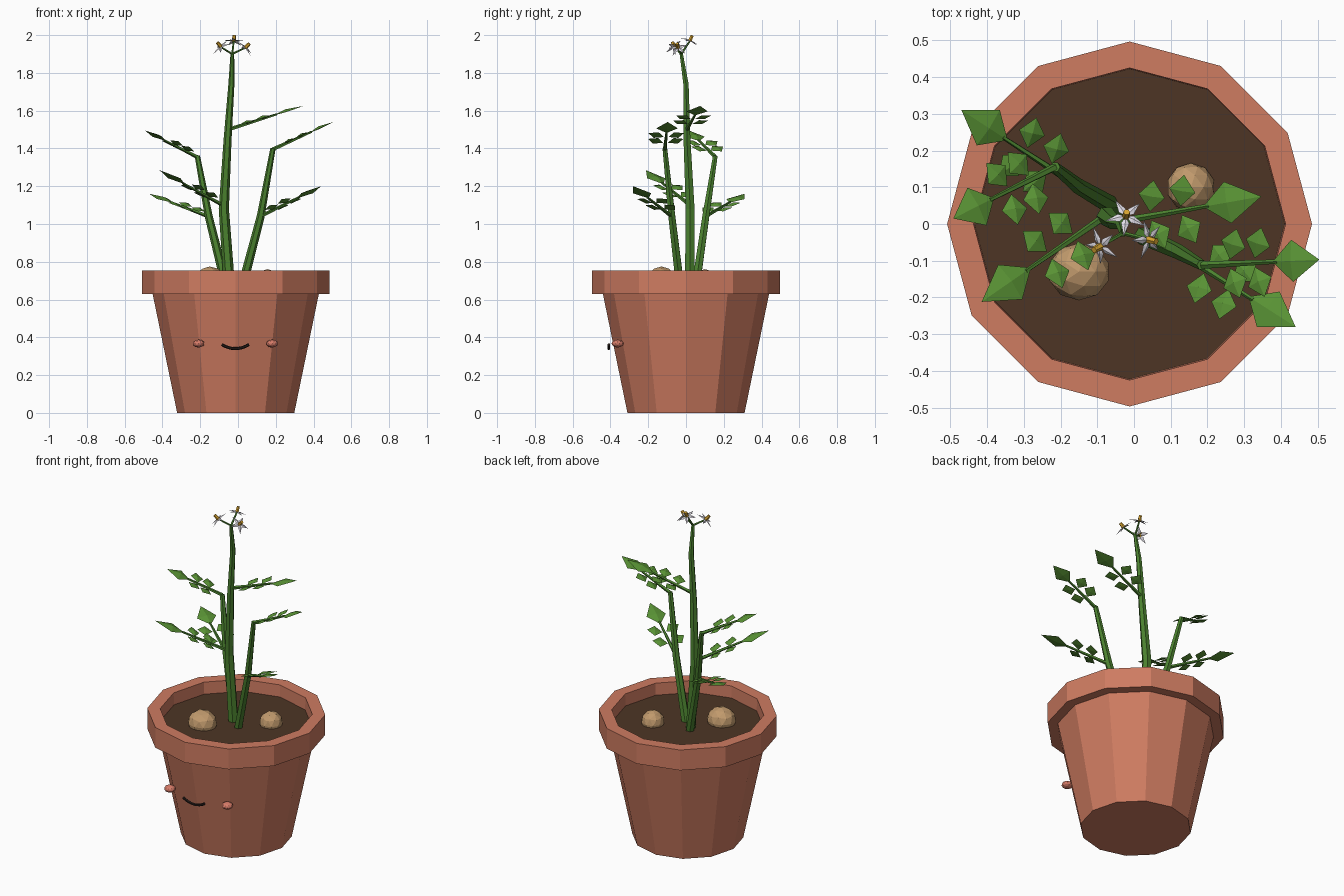
import bpy, bmesh, math
from mathutils import Vector, Matrix

cube = bpy.data.objects.get("Cube")
if cube:
    bpy.data.objects.remove(cube, do_unlink=True)


def material(name, color):
    m = bpy.data.materials.new(name)
    m.use_nodes = True
    m.diffuse_color = (*color, 1)
    bsdf = next(n for n in m.node_tree.nodes if n.type == 'BSDF_PRINCIPLED')
    bsdf.inputs["Base Color"].default_value = (*color, 1)
    return m


TERRACOTTA = material("terracotta", (0.62, 0.2, 0.12))
SOIL = material("soil", (0.075, 0.036, 0.018))
STEM = material("stem green", (0.07, 0.22, 0.028))
LEAF = material("leaf green", (0.1, 0.29, 0.035))
POTATO = material("potato tan", (0.53, 0.32, 0.15))
PETAL = material("petal white", (0.76, 0.73, 0.8))
YELLOW = material("flower yellow", (0.7, 0.38, 0.03))
BLUSH = material("blush", (0.68, 0.2, 0.14))
DARK = material("smile dark", (0.02, 0.012, 0.01))

POT_X = -0.012
UP = Vector((0, 0, 1))


def finish(name, bm, mat):
    bmesh.ops.recalc_face_normals(bm, faces=bm.faces)
    mesh = bpy.data.meshes.new(name)
    bm.to_mesh(mesh)
    bm.free()
    mesh.materials.append(mat)
    ob = bpy.data.objects.new(name, mesh)
    bpy.context.collection.objects.link(ob)
    return ob


def lathe(name, profile, mat, sides=12):
    bm = bmesh.new()
    verts = [bm.verts.new((r, 0, z)) for r, z in profile]
    edges = [bm.edges.new(pair) for pair in zip(verts, verts[1:])]
    bmesh.ops.spin(bm, geom=verts + edges, cent=(0, 0, 0), axis=UP,
                   angle=math.tau, steps=sides)
    bmesh.ops.remove_doubles(bm, verts=bm.verts, dist=0.0005)
    ob = finish(name, bm, mat)
    ob.location.x = POT_X
    return ob


def tube(name, points, radii, mat, sides=6):
    """Faceted tapered tube through points, with closed ends."""
    bm = bmesh.new()
    pts = [Vector(p) for p in points]
    rings = []
    for i, p in enumerate(pts):
        d = (pts[min(i + 1, len(pts) - 1)] - pts[max(i - 1, 0)]).normalized()
        s = d.cross(Vector((0, 1, 0))).normalized()
        t = d.cross(s)
        angles = [math.tau * k / sides for k in range(sides)]
        rings.append([bm.verts.new(p + (s * math.cos(a) + t * math.sin(a)) * radii[i])
                      for a in angles])
    for a, b in zip(rings, rings[1:]):
        for k in range(sides):
            j = (k + 1) % sides
            bm.faces.new((a[k], a[j], b[j], b[k]))
    bm.faces.new(rings[0])
    bm.faces.new(rings[-1])
    return finish(name, bm, mat)


def blade(bm, base, along, normal, length, width, ridge, widest=0.42):
    """Kite-shaped blade, raised to a low peak in the middle."""
    d = along.normalized()
    s = normal.cross(d).normalized()
    n = d.cross(s)
    mid = base + d * length * widest
    rim = [bm.verts.new(p) for p in (base, mid + s * width / 2,
                                     base + d * length, mid - s * width / 2)]
    top = bm.verts.new(mid + n * ridge)
    low = bm.verts.new(mid - n * ridge * 0.3)
    for k in range(4):
        bm.faces.new((rim[k], rim[(k + 1) % 4], top))
        bm.faces.new((rim[(k + 1) % 4], rim[k], low))


def leaf_branch(name, start, tip):
    """Leaf stalk with two leaflet pairs and a larger end leaf."""
    a, b = Vector(start), Vector(tip)
    d = (b - a).normalized()
    side = UP.cross(d).normalized()
    n = d.cross(side)
    tube(name + "_stalk", [a, a.lerp(b, 0.64)], [0.011, 0.006], STEM, 5)
    bm = bmesh.new()
    blade(bm, a.lerp(b, 0.6), d, n, (b - a).length * 0.4, 0.115, 0.012)
    for f in (0.24, 0.45):
        for sign in (-1, 1):
            blade(bm, a.lerp(b, f) + side * sign * 0.012, side * sign + d * 0.35 + n * 0.12,
                  n, 0.088, 0.075, 0.01, 0.5)
    finish(name + "_leaves", bm, LEAF)


# Pot with rim, and soil
lathe("pot", [(0, 0), (0.31, 0), (0.44, 0.63), (0.497, 0.63), (0.497, 0.755),
              (0.425, 0.755), (0.422, 0.66)], TERRACOTTA)
lathe("soil", [(0, 0.682), (0.424, 0.682), (0.41, 0.64), (0, 0.64)], SOIL)


# Round lumps: potatoes and cheeks
def lump(name, loc, size, mat, level=2):
    bm = bmesh.new()
    bmesh.ops.create_icosphere(bm, subdivisions=level, radius=1)
    bmesh.ops.scale(bm, vec=size, verts=bm.verts)
    bmesh.ops.translate(bm, vec=loc, verts=bm.verts)
    return finish(name, bm, mat)


lump("front_potato", (-0.15, -0.13, 0.7), (0.085, 0.078, 0.075), POTATO)
lump("back_potato", (0.155, 0.1, 0.695), (0.066, 0.066, 0.066), POTATO)

# Face
for label, sign in (("left", 1), ("right", -1)):
    lump(label + "_cheek", (-0.014 + sign * 0.195, -0.362, 0.367),
         (0.032, 0.032, 0.021), BLUSH)
steps = [k / 4 - 1 for k in range(9)]
tube("smile", [(-0.014 + 0.072 * t, -0.408, 0.34 + 0.022 * t * t) for t in steps],
     [0.008] * 9, DARK)

# Stems
crown = Vector((-0.03, -0.025, 1.9))
tube("centre_stem", [(-0.045, 0.02, 0.66), (-0.075, 0.022, 1.08), (-0.055, 0.005, 1.45),
                     (-0.035, 0, 1.74), crown], [0.03, 0.027, 0.021, 0.016, 0.01], STEM)
tube("left_stem", [(0.02, -0.03, 0.66), (0.12, -0.075, 1.04), (0.185, -0.112, 1.4)],
     [0.025, 0.021, 0.014], STEM)
tube("right_stem", [(-0.06, 0.05, 0.66), (-0.155, 0.105, 1.04), (-0.215, 0.155, 1.36)],
     [0.025, 0.021, 0.014], STEM)

# Leaf branches
leaf_branch("centre_upper", (-0.05, 0.005, 1.5), (0.347, 0.075, 1.625))
leaf_branch("centre_lower", (-0.08, 0.02, 1.1), (-0.415, -0.212, 1.285))
leaf_branch("left_upper", (0.185, -0.112, 1.395), (0.505, -0.097, 1.54))
leaf_branch("left_lower", (0.12, -0.075, 1.04), (0.44, -0.28, 1.2))
leaf_branch("right_upper", (-0.215, 0.155, 1.355), (-0.492, 0.015, 1.495))
leaf_branch("right_lower", (-0.155, 0.105, 1.04), (-0.47, 0.31, 1.16))

# Flowers
for label, spot in (("back", (-0.022, 0.02, 1.968)), ("right", (-0.09, -0.06, 1.937)),
                    ("left", (0.038, -0.042, 1.932))):
    head = Vector(spot)
    axis = ((head - crown).normalized() + UP * 0.5).normalized()
    tube(label + "_flower_stalk", [crown, head], [0.006, 0.005], STEM, 5)
    tube(label + "_flower_centre", [head, head + axis * 0.033], [0.011, 0.009], YELLOW)
    spin = Matrix.Rotation(math.tau / 5, 3, axis)
    out = axis.orthogonal().normalized()
    bm = bmesh.new()
    for k in range(5):
        blade(bm, head + axis * 0.004, out - axis * 0.15, axis, 0.058, 0.022, 0.004, 0.35)
        out = spin @ out
    finish(label + "_flower_petals", bm, PETAL)
